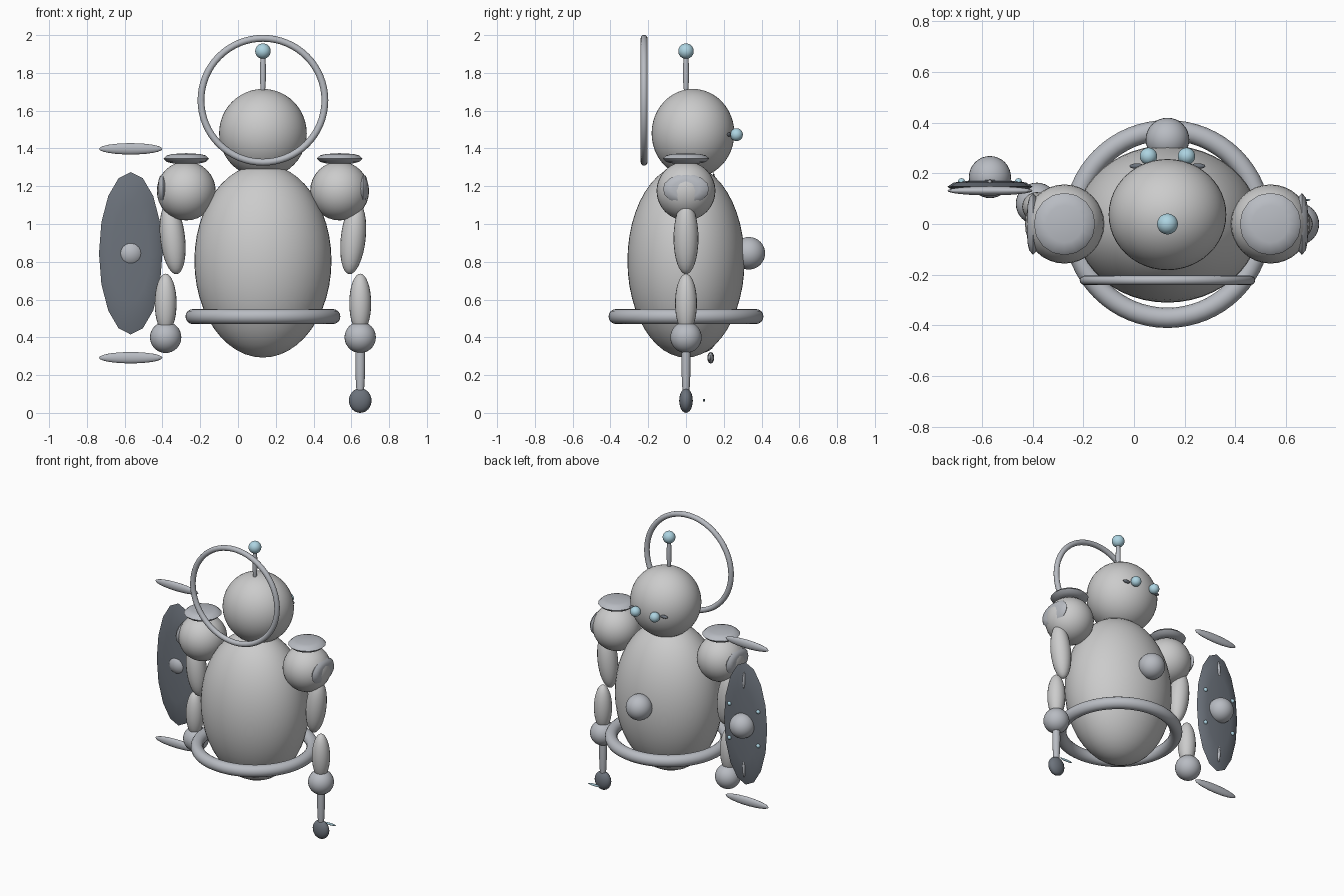
import bpy, math

if "Cube" in bpy.data.objects:
    bpy.data.objects.remove(bpy.data.objects["Cube"])

CX = 0.132  # symmetry axis of the figure


def material(name, rgb):
    m = bpy.data.materials.new(name)
    m.diffuse_color = (*rgb, 1)
    m.use_nodes = True
    m.node_tree.nodes["Principled BSDF"].inputs["Base Color"].default_value = m.diffuse_color
    return m


STEEL = material("steel", (0.48, 0.50, 0.54))
DARK = material("dark_metal", (0.15, 0.17, 0.20))
BLUE = material("light_blue", (0.42, 0.66, 0.76))


def finish(name, mat, angle=40):
    ob = bpy.context.object
    ob.name = name
    if mat:
        ob.data.materials.append(mat)
    bpy.ops.object.transform_apply(location=False, rotation=True, scale=True)
    bpy.ops.object.shade_smooth_by_angle(angle=math.radians(angle))
    return ob


def ball(name, loc, radii, mat=None, seg=32, rings=16, tilt=0):
    bpy.ops.mesh.primitive_uv_sphere_add(segments=seg, ring_count=rings, radius=1,
                                         location=loc, rotation=(0, tilt, 0))
    bpy.context.object.scale = (radii,) * 3 if isinstance(radii, float) else radii
    return finish(name, mat)


def ring(name, loc, major, minor, mat, rot=(0, 0, 0)):
    bpy.ops.mesh.primitive_torus_add(major_radius=major, minor_radius=minor, major_segments=64,
                                     minor_segments=16, location=loc, rotation=rot)
    return finish(name, mat)


def plate(name, loc, radii, mat, rot=(0, 0, 0)):
    """Thin round-edged plate, radii given in its own frame with z as thickness."""
    profile = [(0, -1), (0.6, -0.85), (0.85, -0.6), (1, 0), (0.85, 0.6), (0.6, 0.85), (0, 1)]
    n = 16
    verts, faces = [], []
    for r, z in profile[1:-1]:
        for i in range(n):
            a = 2 * math.pi * i / n
            verts.append((r * math.cos(a), r * math.sin(a), z))
    rows = len(profile) - 2
    for j in range(rows - 1):
        for i in range(n):
            k = (i + 1) % n
            faces.append((j * n + i, j * n + k, (j + 1) * n + k, (j + 1) * n + i))
    for base, z, flip in ((0, -1, True), ((rows - 1) * n, 1, False)):
        c = len(verts)
        verts.append((0, 0, z))
        for i in range(n):
            f = (base + i, base + (i + 1) % n, c)
            faces.append(f[::-1] if flip else f)
    me = bpy.data.meshes.new(name)
    me.from_pydata(verts, [], faces)
    ob = bpy.data.objects.new(name, me)
    bpy.context.collection.objects.link(ob)
    bpy.ops.object.select_all(action='DESELECT')
    ob.select_set(True)
    bpy.context.view_layer.objects.active = ob
    ob.location, ob.rotation_euler, ob.scale = loc, rot, radii
    return finish(name, mat)


# Torso, belt and belly knob
ball("torso", (CX, 0, 0.805), (0.363, 0.31, 0.512), seg=48, rings=24)
ring("belt", (CX, 0, 0.51), 0.37, 0.04, STEEL)
ball("belly_knob", (CX, 0.333, 0.845), 0.086, STEEL)

# Head, antenna and hoop
ball("head", (CX, 0.037, 1.48), (0.232, 0.219, 0.235), seg=48, rings=24)
ball("antenna_stem", (CX, 0, 1.80), (0.016, 0.016, 0.13), STEEL, seg=16)
ball("antenna_tip", (CX, 0, 1.915), 0.041, BLUE)
ring("head_hoop", (CX, -0.222, 1.655), 0.328, 0.018, STEEL, (math.pi / 2, 0, 0))

for s, side in ((-1, "left"), (1, "right")):
    # Eyes with small dark lashes
    ball(f"{side}_eye", (CX + s * 0.075, 0.267, 1.473), 0.034, BLUE)
    ball(f"{side}_lash", (CX + s * 0.12, 0.228, 1.473), (0.03, 0.011, 0.011), DARK, 12, 8)
    # Shoulder with top cap and side pad
    ball(f"{side}_shoulder", (CX + s * 0.406, 0, 1.175), 0.156)
    plate(f"{side}_shoulder_cap", (CX + s * 0.406, 0, 1.346), (0.121, 0.123, 0.029), STEEL)
    plate(f"{side}_shoulder_pad", (CX + s * 0.53, 0, 1.185), (0.08, 0.122, 0.026), STEEL,
          (0, math.pi / 2, 0))
    # Arm: the shield side reaches slightly back
    reach = 0.08 if s < 0 else 0.0
    ball(f"{side}_upper_arm", (CX + s * 0.478, reach * 0.4, 0.925), (0.066, 0.066, 0.192),
         seg=20, tilt=s * 0.11)
    ball(f"{side}_forearm", (CX + s * 0.515, reach * 0.85, 0.58), (0.058, 0.058, 0.157), seg=20)
    ball(f"{side}_hand", (CX + s * 0.515, reach, 0.40), 0.083, STEEL)

# Mace held in the right hand
MX = CX + 0.515
ball("mace_handle", (MX, 0, 0.27), (0.026, 0.024, 0.235), STEEL, seg=16)
ball("mace_head", (MX, 0, 0.065), (0.06, 0.036, 0.065), DARK, 20, 12)
ball("mace_blade", (MX, 0.095, 0.067), (0.05, 0.006, 0.008), BLUE, 12, 8)

# Shield with boss, trims, studs and detached end bars
SX, SY, SZ = -0.568, 0.147, 0.845
plate("shield", (SX, SY, SZ), (0.168, 0.43, 0.027), DARK, (math.pi / 2, 0, 0))
ball("shield_boss", (SX, 0.185, SZ), 0.083, STEEL)
for v, end in ((-1, "lower"), (1, "upper")):
    ball(f"shield_{end}_bar", (SX, 0.131, SZ + v * 0.553), (0.168, 0.018, 0.03), STEEL, 24, 12)
    ball(f"shield_{end}_trim", (SX, 0.165, SZ + v * 0.31), (0.01, 0.012, 0.06), STEEL, 12, 8)
    for u in (-1, 1):
        ball("shield_stud", (SX + u * 0.112, 0.167, SZ + v * 0.12), 0.014, BLUE, 12, 8)
